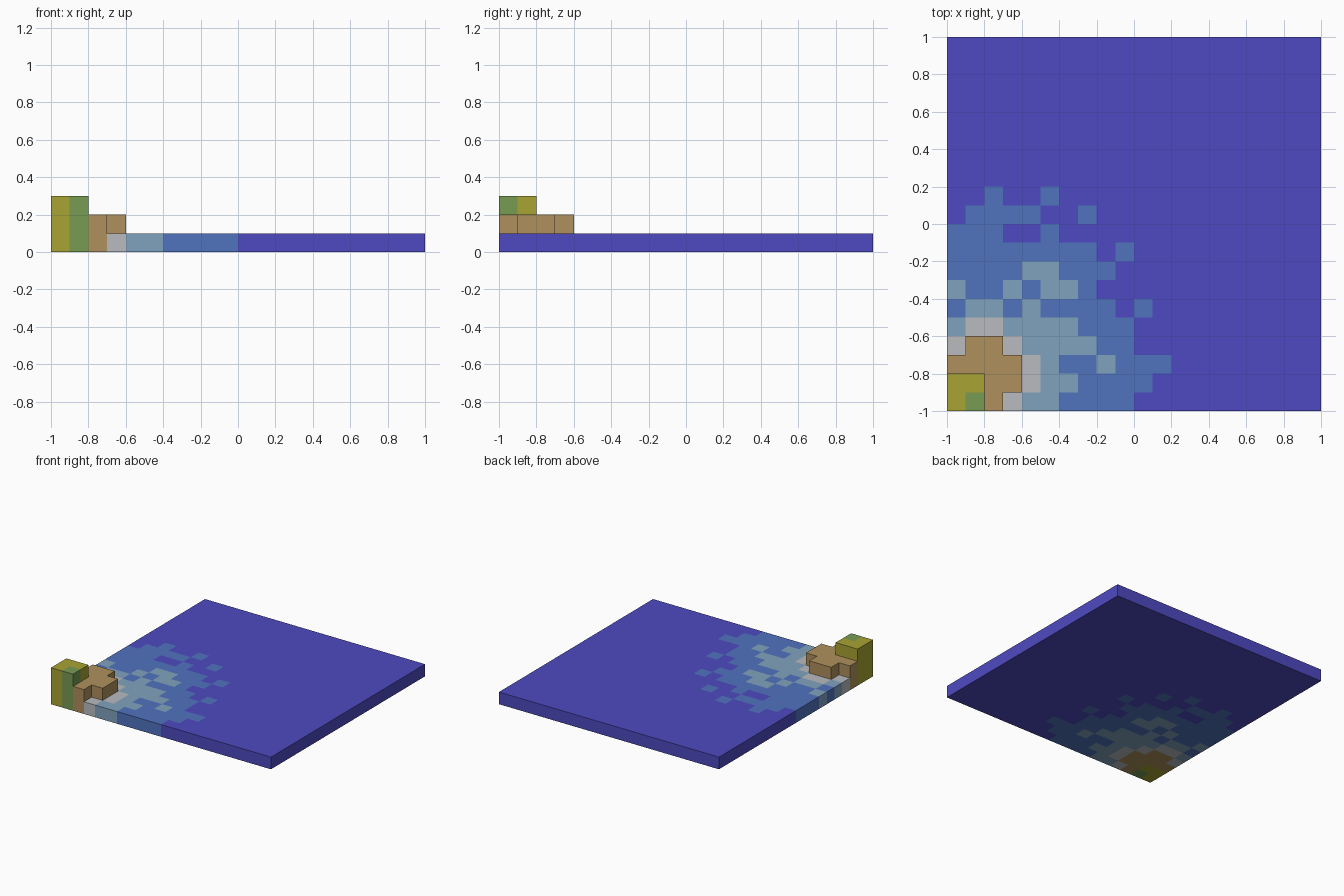
import bpy
import bmesh

cube = bpy.data.objects.get("Cube")
if cube:
    bpy.data.objects.remove(cube, do_unlink=True)

N, S = 20, 0.1  # cells per side, cell size


def linear(c):
    c /= 255
    return c / 12.92 if c <= 0.04045 else ((c + 0.055) / 1.055) ** 2.4


# letter: part name, colour name, 8-bit colour, height in cells
KINDS = {
    ".": ("deep_water", "deep blue", (78, 74, 193), 1),
    "m": ("mid_water", "medium blue", (80, 115, 190), 1),
    "l": ("shallow_water", "pale blue", (128, 162, 190), 1),
    "g": ("shore", "light grey", (185, 187, 192), 1),
    "t": ("earth_terrace", "tan", (175, 144, 92), 2),
    "o": ("hilltop", "olive yellow", (168, 163, 51), 3),
    "n": ("hilltop_grass", "leaf green", (119, 155, 82), 3),
}

# Terrain map, front row first, left to right along +x; the rest is deep water
ROWS = [
    "ontgllmmmm",
    "oottgllmmmm",
    "ttttglmmlmmm",
    "gttgllllmm",
    "lggllllmmm",
    "mllmlmmmm.m",
    "lmmlmllm",
    "mmmmllmmm",
    "mmmmmmmm.m",
    "mmm..m",
    ".mmmm..m",
    "..m..m",
]
GRID = [row.ljust(N, ".") for row in ROWS] + ["." * N] * (N - len(ROWS))


def height(i, j):
    if 0 <= i < N and 0 <= j < N:
        return KINDS[GRID[j][i]][3] * S
    return 0.0


def build(letter):
    part, colour, rgb, level = KINDS[letter]
    top = level * S
    bm = bmesh.new()

    def quad(*points):
        bm.faces.new([bm.verts.new(p) for p in points])

    for j in range(N):
        for i in range(N):
            if GRID[j][i] != letter:
                continue
            x0, y0 = i * S - 1, j * S - 1
            x1, y1 = x0 + S, y0 + S
            # top and underside
            quad((x0, y0, top), (x1, y0, top), (x1, y1, top), (x0, y1, top))
            quad((x0, y1, 0), (x1, y1, 0), (x1, y0, 0), (x0, y0, 0))
            # exposed walls above each lower neighbour
            for di, dj, a, b in (
                (0, -1, (x0, y0), (x1, y0)),
                (1, 0, (x1, y0), (x1, y1)),
                (0, 1, (x1, y1), (x0, y1)),
                (-1, 0, (x0, y1), (x0, y0)),
            ):
                low = height(i + di, j + dj)
                if low < top - 1e-6:
                    quad((*a, low), (*b, low), (*b, top), (*a, top))
    bmesh.ops.remove_doubles(bm, verts=bm.verts, dist=1e-4)
    mesh = bpy.data.meshes.new(part)
    bm.to_mesh(mesh)
    bm.free()

    mat = bpy.data.materials.new(colour)
    mat.use_nodes = True
    rgba = (*[linear(c) for c in rgb], 1.0)
    mat.diffuse_color = rgba
    mat.node_tree.nodes["Principled BSDF"].inputs["Base Color"].default_value = rgba
    mesh.materials.append(mat)
    bpy.context.collection.objects.link(bpy.data.objects.new(part, mesh))


for letter in KINDS:
    build(letter)
